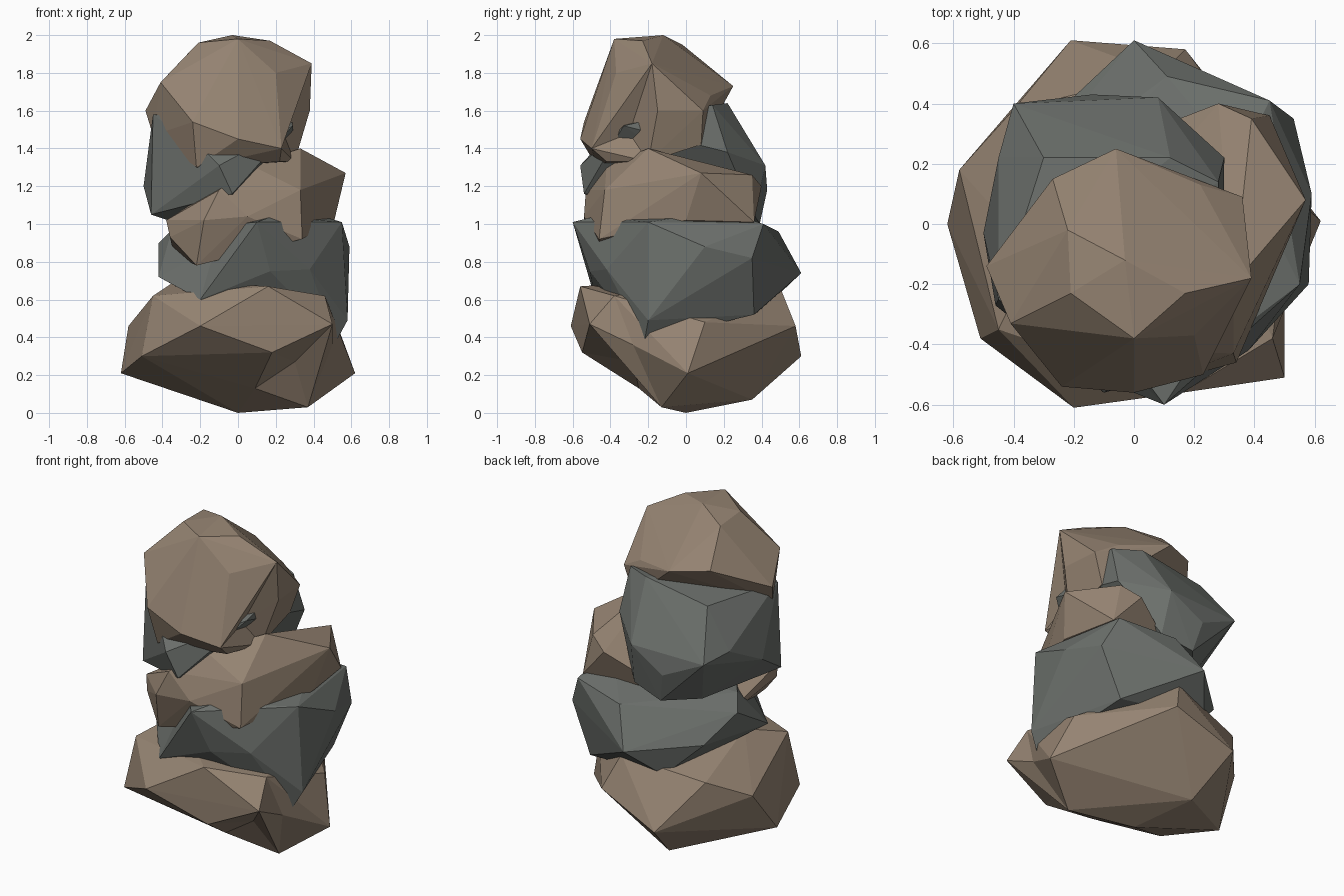
import bpy
import bmesh
from mathutils import Vector

default_cube = bpy.data.objects.get("Cube")
if default_cube:
    bpy.data.objects.remove(default_cube, do_unlink=True)


def make_material(name, colour):
    material = bpy.data.materials.new(name)
    material.use_nodes = True
    material.diffuse_color = (*colour, 1)
    shader = next(n for n in material.node_tree.nodes if n.type == "BSDF_PRINCIPLED")
    shader.inputs["Base Color"].default_value = (*colour, 1)
    shader.inputs["Roughness"].default_value = 1
    return material


def dent_edge(bm, point):
    """Split the edge closest to the point and press its middle in to the point."""
    def distance(edge):
        middle = (edge.verts[0].co + edge.verts[1].co) / 2
        return (middle - point).length

    nearest = min(bm.edges, key=distance)
    split = bmesh.ops.subdivide_edges(bm, edges=[nearest], cuts=1)
    for item in split["geom_inner"]:
        if isinstance(item, bmesh.types.BMVert):
            item.co = point
    bmesh.ops.triangulate(bm, faces=bm.faces)


def make_rock(name, material, corners, dents=()):
    """Chiselled boulder spanned by its corners, all in hundredths of a unit."""
    bm = bmesh.new()
    for corner in corners:
        bm.verts.new(Vector(corner) / 100)
    bmesh.ops.convex_hull(bm, input=bm.verts)
    loose = [v for v in bm.verts if not v.link_faces]
    bmesh.ops.delete(bm, geom=loose, context="VERTS")
    for dent in dents:
        dent_edge(bm, Vector(dent) / 100)
    bmesh.ops.recalc_face_normals(bm, faces=bm.faces)

    mesh = bpy.data.meshes.new(name)
    bm.to_mesh(mesh)
    bm.free()
    mesh.materials.append(material)
    rock = bpy.data.objects.new(name, mesh)
    bpy.context.collection.objects.link(rock)
    return rock


brown = make_material("brown_stone", (0.305, 0.232, 0.17))
grey = make_material("grey_stone", (0.148, 0.16, 0.148))

# Wide base rock with an undercut below its front left corner
make_rock("base_rock", brown, [
    (-62, 0, 21), (-58, 18, 46), (-21, 61, 30), (17, 58, 46), (62, 1, 21),
    (50, -51, 47), (-20, -61, 46), (-51, -38, 30), (18, -55, 32), (0, 0, 0),
    (37, -13, 3), (-13, 35, 7), (9, -25, 13), (16, -56, 67), (46, -38, 62),
    (-45, -35, 62), (-33, -10, 70), (9, 50, 66), (52, 10, 48), (-40, 38, 57)],
    dents=[(50, -28, 36), (30, -28, 27)])

# Second rock, leaning to the left
make_rock("lower_grey_rock", grey, [
    (10, -60, 101), (58, -20, 49), (55, -20, 101), (59, 10, 88), (53, 35, 82),
    (45, 41, 100), (0, 61, 74), (-42, 10, 90), (-42, -20, 72), (17, -51, 75),
    (-7, -48, 74), (-20, -48, 60), (52, -22, 38), (35, 20, 107), (40, 36, 52),
    (-15, 43, 57), (-35, 0, 97), (-33, 30, 75), (18, -48, 104), (38, -42, 76),
    (11, 49, 96)],
    dents=[(-12, -38, 88)])

# Middle rock with two lobes hanging over the front
make_rock("middle_brown_rock", brown, [
    (57, 8, 127), (39, 35, 126), (45, 36, 101), (33, -43, 118), (33, -20, 140),
    (5, -54, 104), (34, -46, 92), (-22, -46, 78), (-38, -35, 102),
    (-36, -37, 93), (-18, -54, 102), (-10, -53, 118), (7, -42, 131),
    (51, 0, 102), (-34, 16, 84), (28, 40, 120)],
    dents=[(5, -45, 100)])

# Fourth rock, pushed towards the back
make_rock("upper_grey_rock", grey, [
    (-45, -25, 158), (-36, -32, 157), (-50, -3, 120), (-46, -27, 105),
    (-40, 40, 130), (-14, 43, 118), (8, 42, 131), (30, 22, 138), (28, 14, 163),
    (12, 22, 164), (-30, 22, 157), (-45, 22, 133), (29, -33, 152),
    (-10, -56, 131), (-3, -54, 116), (-10, 39, 100), (10, 36, 105),
    (-25, 20, 98)])

# Tall top rock with a groove on its left front
make_rock("top_rock", brown, [
    (-3, -12, 200), (-22, -2, 195), (-21, -23, 196), (0, -38, 198),
    (17, -23, 197), (39, -18, 185), (38, -15, 160), (36, 9, 160), (22, 13, 168),
    (-6, 25, 173), (-27, 15, 175), (-49, -14, 160), (-41, -33, 175),
    (-24, -54, 154), (0, -56, 145), (20, -37, 180), (23, -50, 140),
    (-22, -47, 130), (22, -42, 133), (30, -20, 133), (30, 8, 142),
    (-45, -20, 147)],
    dents=[(24, -30, 148)])
